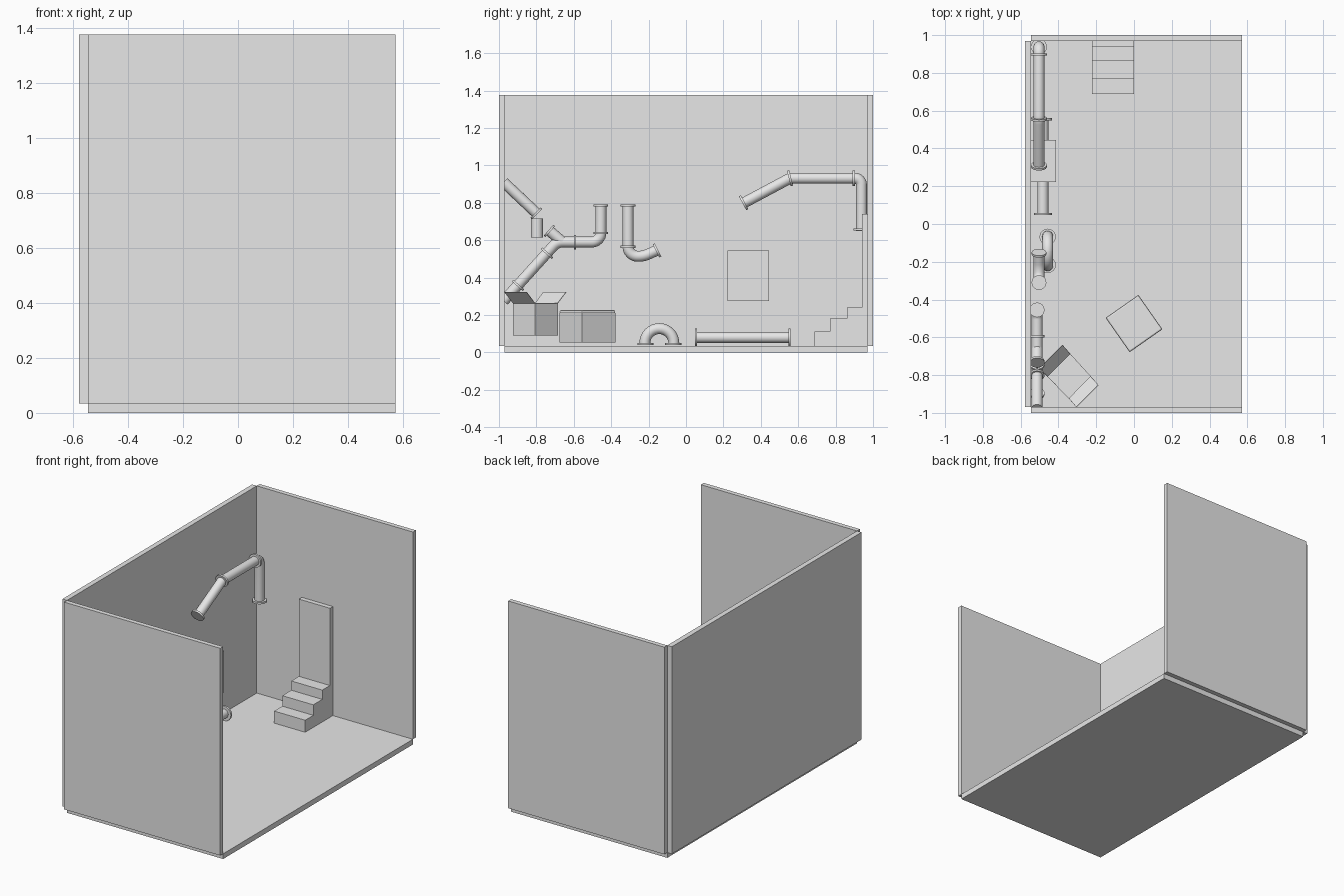
import bpy, bmesh, math
from mathutils import Vector, Matrix

if "Cube" in bpy.data.objects:
    bpy.data.objects.remove(bpy.data.objects["Cube"])

grey = bpy.data.materials.new("plain_grey")
grey.diffuse_color = (0.8, 0.8, 0.8, 1)
grey.use_nodes = True
grey.node_tree.nodes["Principled BSDF"].inputs["Base Color"].default_value = grey.diffuse_color


def make(name, bm, smooth=False):
    bmesh.ops.recalc_face_normals(bm, faces=bm.faces)
    me = bpy.data.meshes.new(name)
    bm.to_mesh(me)
    bm.free()
    ob = bpy.data.objects.new(name, me)
    bpy.context.collection.objects.link(ob)
    me.materials.append(grey)
    if smooth:
        bpy.ops.object.select_all(action='DESELECT')
        ob.select_set(True)
        bpy.context.view_layer.objects.active = ob
        bpy.ops.object.shade_smooth_by_angle(angle=math.radians(40))
    return ob


def box(name, lo, hi, turn=0):
    """Box between two corners, turned about its own vertical axis."""
    lo, hi = Vector(lo), Vector(hi)
    bm = bmesh.new()
    m = (Matrix.Translation((lo + hi) / 2) @ Matrix.Rotation(math.radians(turn), 4, 'Z')
         @ Matrix.Diagonal((*(hi - lo), 1)))
    bmesh.ops.create_cube(bm, size=1, matrix=m)
    return make(name, bm)


def fillet(pts, r, steps=8):
    """Replace inner corners by circular arcs with tangent length r."""
    out = [pts[0]]
    for a, p, b, t in zip(pts, pts[1:], pts[2:], r):
        if t == 0:
            out.append(p)
            continue
        d0, d1 = (a - p).normalized(), (b - p).normalized()
        s, e = p + d0 * t, p + d1 * t
        w = math.cos((math.pi - d0.angle(d1)) / 2)
        for i in range(steps + 1):
            u = i / steps
            k = ((1 - u) ** 2, 2 * w * u * (1 - u), u * u)
            out.append((s * k[0] + p * k[1] + e * k[2]) / sum(k))
    return out + [pts[-1]]


def pipe(name, x, yz, corners=(), x2=None, radius=0.029, sides=20):
    """Capped tube swept along a path in a vertical plane, mitred at each bend."""
    x2 = x if x2 is None else x2
    pts = [Vector((x + (x2 - x) * i / (len(yz) - 1), y, z)) for i, (y, z) in enumerate(yz)]
    pts = fillet(pts, corners)
    pts = [p for i, p in enumerate(pts) if i == 0 or (p - pts[i - 1]).length > 1e-4]
    across = Vector((1, 0, 0))
    bm, rings = bmesh.new(), []
    for i, p in enumerate(pts):
        d0 = (p - pts[max(i - 1, 0)]).normalized()
        d1 = (pts[min(i + 1, len(pts) - 1)] - p).normalized()
        tan = (d0 + d1).normalized()
        stretch = 1 / max(0.5, tan.dot(d1 if d1.length else d0))
        up = tan.cross(across).normalized()
        ring = [2 * math.pi * k / sides for k in range(sides)]
        rings.append([bm.verts.new(p + radius * (across * math.cos(a) + up * stretch * math.sin(a)))
                      for a in ring])
    for r0, r1 in zip(rings, rings[1:]):
        for k in range(sides):
            n = (k + 1) % sides
            bm.faces.new((r0[k], r0[n], r1[n], r1[k]))
    bm.faces.new(rings[0])
    bm.faces.new(rings[-1])
    return make(name, bm, True)


def flange(name, x, y, z, dy, dz, r=0.039, thick=0.012):
    bm = bmesh.new()
    rot = Vector((0, dy, dz)).to_track_quat('Z', 'Y').to_matrix().to_4x4()
    bmesh.ops.create_cone(bm, cap_ends=True, segments=24, radius1=r, radius2=r, depth=thick,
                          matrix=Matrix.Translation((x, y, z)) @ rot)
    return make(name, bm, True)


def flanges(name, x, items, **kw):
    for i, it in enumerate(items):
        flange(f"{name}_flange_{i + 1}", x, *it, **kw)


# Room: floor, side wall and two end walls
box("floor", (-0.545, -0.97, 0), (0.573, 0.97, 0.034))
box("side_wall", (-0.578, -0.97, 0.034), (-0.545, 0.97, 1.375))
box("front_wall", (-0.545, -1, 0.034), (0.573, -0.97, 1.375))
box("back_wall", (-0.545, 0.97, 0.034), (0.573, 1, 1.375))

# Broken pipe coming out of the front wall, with a hanging stub
pipe("broken_pipe", -0.513, [(-0.975, 0.91), (-0.797, 0.742)][:2])
pipe("broken_pipe_stub", -0.513, [(-0.797, 0.716), (-0.797, 0.615)], radius=0.032)
flanges("broken_pipe", -0.513, [(-0.80, 0.743, 0.7, -0.7)])

# Branching pipe
pipe("branch_pipe", -0.513,
     [(-0.975, 0.275), (-0.69, 0.59), (-0.455, 0.59), (-0.455, 0.79)], (0.03, 0.05))
pipe("branch_stub", -0.513, [(-0.66, 0.59), (-0.73, 0.65)])
flanges("branch_pipe", -0.513, [(-0.898, 0.358, 0.66, 0.75), (-0.743, 0.53, 0.66, 0.75),
        (-0.594, 0.59, 1, 0), (-0.455, 0.638, 0, 1), (-0.455, 0.785, 0, 1),
        (-0.73, 0.65, -0.75, 0.66)])

# Hooked drain pipe
pipe("hook_pipe", -0.503,
     [(-0.31, 0.79), (-0.31, 0.516), (-0.23, 0.513), (-0.152, 0.547)], (0.05, 0.028))
flanges("hook_pipe", -0.503, [(-0.31, 0.785, 0, 1), (-0.31, 0.565, 0, 1), (-0.155, 0.545, 0.87, 0.45)])

# U-bend standing on the floor
pipe("u_bend", -0.457, [(-0.22, 0.04), (-0.22, 0.127), (-0.065, 0.127), (-0.065, 0.04)],
     (0.0774, 0.0774))
flanges("u_bend", -0.457, [(-0.217, 0.045, 0, 1), (-0.068, 0.045, 0, 1)], r=0.043)

# Loose straight pipe on the floor
pipe("floor_pipe", -0.482, [(0.05, 0.08), (0.558, 0.08)])
flanges("floor_pipe", -0.482, [(0.053, 0.08, 1, 0), (0.554, 0.08, 1, 0)], r=0.047)

# High pipe with a downturn at the back wall
pipe("high_pipe", -0.503,
     [(0.305, 0.797), (0.556, 0.931), (0.938, 0.931), (0.938, 0.65)], (0.02, 0.035))
flanges("high_pipe", -0.503, [(0.308, 0.80, 0.88, 0.47), (0.556, 0.931, 0.97, 0.24),
        (0.897, 0.931, 1, 0), (0.938, 0.657, 0, 1)], r=0.042)

# Wall cabinet
box("wall_cabinet", (-0.545, 0.222, 0.275), (-0.412, 0.445, 0.545))

# Stairs up to the door
profile = [(0.97, 0.034), (0.687, 0.034), (0.687, 0.112), (0.77, 0.112), (0.77, 0.18),
           (0.862, 0.18), (0.862, 0.24), (0.97, 0.24)]
bm = bmesh.new()
side = bm.faces.new([bm.verts.new((-0.222, y, z)) for y, z in profile])
ext = bmesh.ops.extrude_face_region(bm, geom=[side], use_keep_orig=True)
bmesh.ops.translate(bm, vec=(0.222, 0, 0),
                    verts=[v for v in ext["geom"] if isinstance(v, bmesh.types.BMVert)])
make("stairs", bm)
box("door", (-0.222, 0.94, 0.24), (0, 0.97, 0.74))

# Closed carton with a softened lid and a seam strip
carton = box("closed_carton", (-0.105, -0.637, 0.053), (0.105, -0.417, 0.21), 35)
lid = box("carton_lid", (-0.106, -0.638, 0.208), (0.106, -0.416, 0.226), 35)
bev = lid.modifiers.new("soft_edge", 'BEVEL')
bev.width, bev.segments = 0.008, 2
box("carton_seam", (-0.077, -0.534, 0.225), (0.077, -0.520, 0.228), 35)

# Open carton: walls and bottom with two raised flaps
rim = [(-0.339, -0.685), (-0.228, -0.807), (-0.344, -0.925), (-0.46, -0.807)]
bm = bmesh.new()
low = [bm.verts.new((x, y, 0.09)) for x, y in rim]
top = [bm.verts.new((x, y, 0.262)) for x, y in rim]
bm.faces.new(low)
for i in range(4):
    j = (i + 1) % 4
    bm.faces.new((low[i], low[j], top[j], top[i]))
for i, j, s in ((1, 2, 1), (3, 0, -1)):
    out = Vector((0.04 * s, -0.046 * s, 0.06))
    bm.faces.new((top[i], top[j], bm.verts.new(top[j].co + out), bm.verts.new(top[i].co + out)))
open_box = make("open_carton", bm)
sol = open_box.modifiers.new("card_thickness", 'SOLIDIFY')
sol.thickness = 0.003
